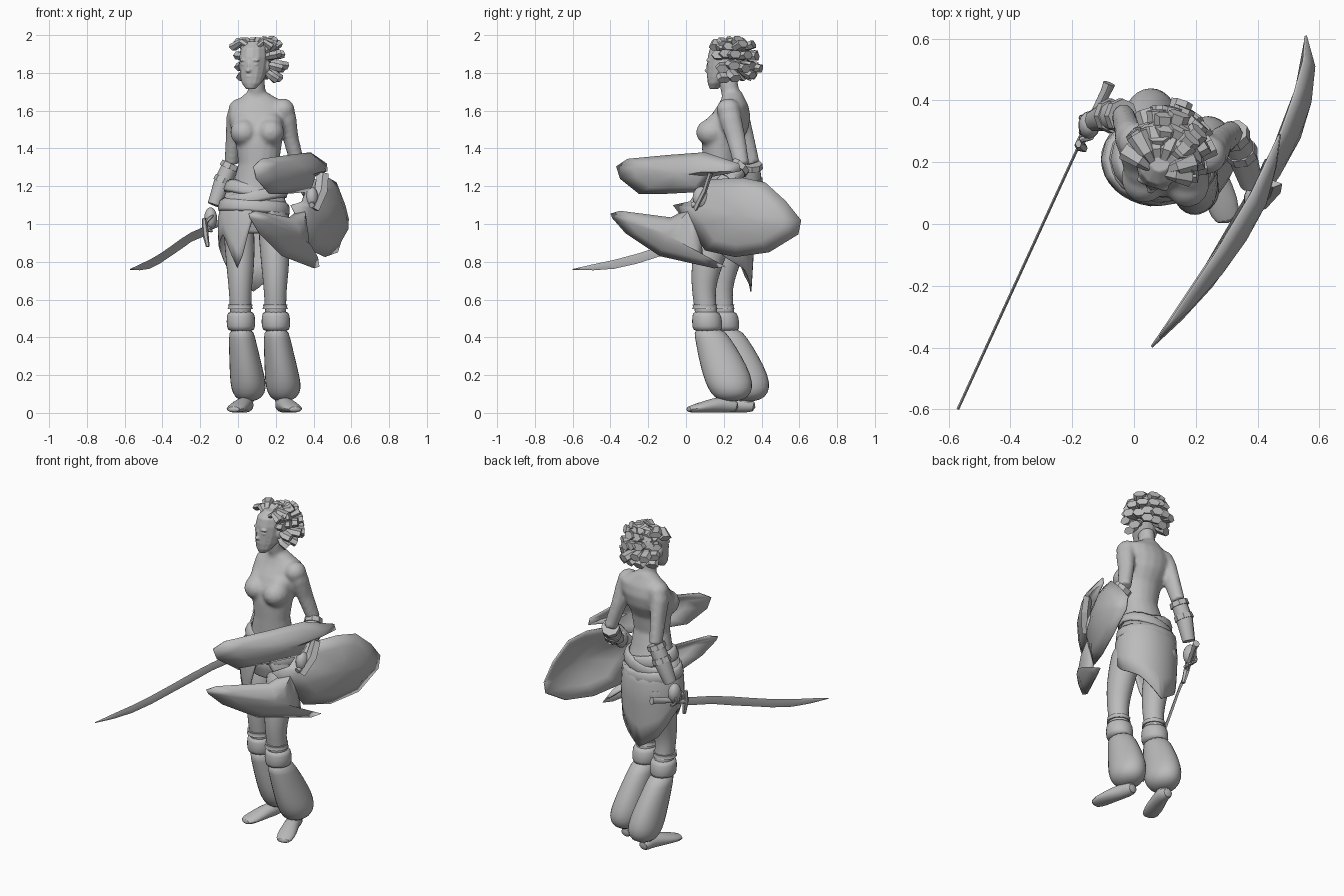
import bpy, bmesh, math, random
from mathutils import Vector, Matrix

random.seed(4)
cube = bpy.data.objects.get("Cube")
if cube:
    bpy.data.objects.remove(cube)

grey = bpy.data.materials.new("clay_grey")
grey.use_nodes = True
grey.diffuse_color = (0.5, 0.5, 0.5, 1)
grey.node_tree.nodes["Principled BSDF"].inputs["Base Color"].default_value = (0.5, 0.5, 0.5, 1)


def finish(name, bm, smooth=50, subsurf=0, thick=0):
    bmesh.ops.recalc_face_normals(bm, faces=bm.faces)
    me = bpy.data.meshes.new(name)
    bm.to_mesh(me)
    bm.free()
    me.materials.append(grey)
    ob = bpy.data.objects.new(name, me)
    bpy.context.collection.objects.link(ob)
    if thick:
        ob.modifiers.new("Solidify", "SOLIDIFY").thickness = thick
    if subsurf:
        ob.modifiers.new("Subsurf", "SUBSURF").levels = subsurf
    if smooth:
        bpy.context.view_layer.objects.active = ob
        ob.select_set(True)
        bpy.ops.object.shade_smooth_by_angle(angle=math.radians(smooth))
        ob.select_set(False)
    return ob


def bridge(bm, rings, caps=True):
    n = len(rings[0])
    for a, b in zip(rings, rings[1:]):
        for i in range(n):
            j = (i + 1) % n
            bm.faces.new((a[i], a[j], b[j], b[i]))
    if caps:
        bm.faces.new(rings[0])
        bm.faces.new(rings[-1])


def loft(name, rings, n=14, subsurf=1, caps=True, thick=0):
    """Stack of level ellipses: x, y, z, radius x, radius y."""
    bm = bmesh.new()
    turn = [2 * math.pi * i / n for i in range(n)]
    bridge(bm, [[bm.verts.new((x + rx * math.cos(a), y + ry * math.sin(a), z)) for a in turn]
                for x, y, z, rx, ry in rings], caps)
    return finish(name, bm, 50, subsurf, thick)


def tube(name, path, n=10, subsurf=1, smooth=50):
    """Ellipses swept along a path: x, y, z, width radius, height radius."""
    bm = bmesh.new()
    pts = [Vector(p[:3]) for p in path]
    whole = (pts[-1] - pts[0]).normalized()
    ref = Vector((0, 1, 0)) if abs(whole.z) > 0.75 else Vector((0, 0, 1))
    rings = []
    for k, p in enumerate(pts):
        t = (pts[min(k + 1, len(pts) - 1)] - pts[max(k - 1, 0)]).normalized()
        side = t.cross(ref).normalized()
        up = side.cross(t)
        turn = [2 * math.pi * i / n for i in range(n)]
        rings.append([bm.verts.new(p + side * path[k][3] * math.cos(a) + up * path[k][4] * math.sin(a))
                      for a in turn])
    bridge(bm, rings)
    return finish(name, bm, smooth, subsurf)


def ball(name, loc, size, yaw=0):
    bm = bmesh.new()
    m = Matrix.Translation(loc) @ Matrix.Rotation(yaw, 4, "Z") @ Matrix.Diagonal((*size, 1))
    bmesh.ops.create_uvsphere(bm, u_segments=14, v_segments=10, radius=1, matrix=m)
    return finish(name, bm, 60)


def blend(parts, voxel, rounds):
    """Fuse overlapping parts into one smooth skin."""
    bpy.context.view_layer.update()
    for ob in parts:
        ob.select_set(True)
    bpy.context.view_layer.objects.active = parts[0]
    bpy.ops.object.join()
    skin = parts[0]
    skin.select_set(False)
    skin.modifiers.clear()
    remesh = skin.modifiers.new("Remesh", "REMESH")
    remesh.mode, remesh.voxel_size, remesh.use_smooth_shade = "VOXEL", voxel, True
    soft = skin.modifiers.new("Smooth", "SMOOTH")
    soft.factor, soft.iterations = 0.5, rounds


def interp(table, v):
    for (a, p), (b, q) in zip(table, table[1:]):
        if v <= b:
            return p + (q - p) * max(0, (v - a) / (b - a))
    return table[-1][1]


# Torso, neck, bust, shoulders and upper arms fused
body = [loft("body", [(.1, .2, .95, .13, .1), (.085, .205, 1.03, .165, .13), (.085, .21, 1.12, .16, .13),
                      (.1, .195, 1.22, .125, .105), (.11, .18, 1.32, .108, .092), (.11, .185, 1.42, .122, .102),
                      (.105, .21, 1.5, .143, .12), (.108, .235, 1.57, .158, .108), (.115, .25, 1.63, .155, .08),
                      (.108, .25, 1.665, .1, .062), (.1, .245, 1.7, .05, .05)], 18),
        tube("neck", [(.1, .25, 1.64, .06, .06), (.1, .235, 1.69, .047, .048), (.095, .22, 1.78, .046, .053)])]
for side, x, y in (("right", .032, .15), ("left", .172, .135)):
    body.append(ball(side + "_bust", (x, y, 1.485), (.074, .083, .072)))
    body.append(ball(side + "_upper_bust", (x, y + .035, 1.525), (.068, .07, .065)))
arms = {
    "right": [(.008, .265, 1.62, .052, .06), (-.014, .28, 1.56, .05, .06), (-.024, .312, 1.45, .042, .052),
              (-.035, .35, 1.32, .038, .042), (-.08, .35, 1.22, .042, .044), (-.125, .335, 1.1, .028, .03)],
    "left": [(.235, .225, 1.62, .055, .06), (.258, .235, 1.56, .052, .06), (.28, .265, 1.45, .042, .052),
             (.318, .295, 1.31, .038, .042), (.35, .225, 1.23, .04, .042), (.38, .13, 1.16, .028, .03)]}
for side, path in arms.items():
    body.append(ball(side + "_shoulder", (path[0][0] + .003, path[0][1], 1.605), (.063, .065, .06)))
    body.append(tube(side + "_upper_arm", path[:4]))
blend(body, .011, 5)

# Head with a slight turn, features fused
yaw = math.radians(-18)
face = Matrix.Translation((.085, .205, 0)) @ Matrix.Rotation(yaw, 4, "Z")
head = loft("head", [(0, -.06, 1.715, .025, .022), (0, -.045, 1.745, .052, .047), (0, -.02, 1.78, .066, .076),
                     (0, 0, 1.83, .075, .096), (0, .01, 1.885, .079, .102), (0, .015, 1.93, .072, .095),
                     (0, .02, 1.965, .042, .057)])
head.matrix_world = face
skull = [head]
for name, loc, size in (("nose", (0, -.094, 1.812), (.015, .018, .012)), ("nose_bridge", (0, -.088, 1.835), (.01, .013, .03)),
                        ("upper_lip", (0, -.084, 1.782), (.022, .014, .008)), ("lower_lip", (0, -.081, 1.768), (.019, .014, .009)),
                        ("chin", (0, -.07, 1.735), (.024, .019, .02))):
    skull.append(ball(name, face @ Vector(loc), size, yaw))
for s, side in ((-1, "right"), (1, "left")):
    for name, loc, size in (("eye", (.03, -.076, 1.845), (.017, .011, .009)), ("brow", (.031, -.078, 1.867), (.025, .013, .008)),
                            ("cheek", (.035, -.05, 1.805), (.024, .024, .022)), ("ear", (.074, .005, 1.835), (.013, .02, .032))):
        skull.append(ball(side + "_" + name, face @ Vector((s * loc[0], *loc[1:])), size, yaw))
blend(skull, .005, 3)

# Hair: broad faceted locks swept back from the hairline
core = Vector((.115, .24, 1.855))
count = 0
for tilt, amount in ((-32, 6), (-6, 8), (22, 9), (46, 8), (70, 5)):
    for i in range(amount):
        spread = 102 if tilt < 10 else 120
        a = math.radians(62 + spread * (2 * i / (amount - 1) - 1) + random.uniform(-6, 6))
        e = math.radians(tilt + random.uniform(-6, 6))
        d = Vector((math.cos(a) * math.cos(e), math.sin(a) * math.cos(e), math.sin(e)))
        back = (d + Vector((.35, .8, -.2))).normalized()
        start = core + Vector((d.x * .055, d.y * .07, d.z * .07))
        mid = start + d * .022 + back * .022
        end = mid + back * random.uniform(.025, .055)
        count += 1
        tube("hair_lock_%d" % count, [(*start, .022, .016), (*mid, .035, .024), (*end, .036, .024)], 6, 0, 0)
# Crown locks fanning back from the brow
for i in range(7):
    a = math.radians(-5 + i * 25)
    d = Vector((math.cos(a), math.sin(a), 0))
    reach = .65 + .35 * math.sin(a)
    root = Vector((.08, .165, 1.935)) + d * .02
    tube("crown_lock_%d" % i, [(*root, .013, .014), (*(root + d * .06 * reach + Vector((0, 0, .03 + .008 * (i % 2)))), .026, .018),
                               (*(root + d * .13 * reach + Vector((0, 0, .015 * (i % 3)))), .036, .022)], 6, 0, 0)

# Forearms, bracers and hands
for side, path in arms.items():
    elbow, fore, wrist = path[3:]
    tube(side + "_forearm", path[3:])
    tube(side + "_bracer", [(*elbow[:3], .044, .046), (*fore[:3], .048, .05), (*wrist[:3], .037, .037)], 10, 0)
    e, f = Vector(elbow[:3]), Vector(fore[:3])
    for k in (0, 0.75):
        a, b = e.lerp(f, k), e.lerp(f, k + .28)
        tube(side + "_bracer_band", [(*a, .052, .055), (*b, .054, .057)], 8, 0, 30)
    ball(side + "_hand", Vector(wrist[:3]) + (Vector((-.02, -.015, -.07)) if side == "right" else Vector((.01, -.05, -.02))),
         (.035, .045, .058))
for i in range(4):
    y = .35 - i * .023
    tube("right_finger_%d" % i, [(-.125, y, 1.05, .011, .011), (-.178, y - .01, 1.01, .012, .012),
                                 (-.168, y - .005, .97, .012, .012), (-.13, y, .96, .011, .011)], 6)

# Legs; the left one stands forward and they share one set of sections
thigh = [(-.01, .07, 1.04, .085, .11), (-.005, .04, .92, .083, .1), (0, .005, .8, .078, .088), (0, -.015, .69, .066, .069),
         (0, -.015, .62, .06, .062), (.002, -.005, .54, .058, .06), (.005, .01, .44, .055, .065)]
breeches = [(.005, .005, .45, .062, .08), (.009, .03, .4, .072, .095), (.022, .07, .3, .083, .119), (.036, .107, .2, .094, .132),
            (.045, .125, .13, .098, .124), (.045, .13, .08, .075, .092), (.04, .125, .06, .03, .04)]
cuff = [(.002, -.005, .54, .066, .066), (.003, 0, .52, .077, .08), (.004, .003, .45, .08, .084), (.004, .005, .43, .064, .074)]
garter = [(0, -.01, .575, .066, .068), (0, -.01, .562, .062, .064), (0, -.01, .55, .068, .07)]
for side, x, y in (("right", .012, .2), ("left", .197, .11)):
    for part, rings, sub in (("leg", thigh, 1), ("breeches", breeches, 1), ("knee_cuff", cuff, 1), ("garter", garter, 0)):
        loft(side + "_" + part, [(x + a, y + b, *rest) for a, b, *rest in rings], 14, sub)
    tx = .075 if side == "left" else -.075
    loft(side + "_ankle", [(x + .035, y + .12, .1, .042, .048), (x + .035, y + .11, .03, .037, .047)])
    tube(side + "_foot", [(x + .035, y + .17, .03, .034, .028), (x + .035, y + .11, .046, .042, .046),
                          (x + .035 + tx * .35, y + .04, .041, .048, .041), (x + .035 + tx * .7, y - .04, .027, .057, .027),
                          (x + .035 + tx, y - .11, .016, .042, .016)], 12)

# Wrapped skirt with an uneven hem, open at the front
hem = [(-68, 1.07), (-40, .93), (0, .82), (45, .76), (90, .64), (130, .72), (165, .86), (212, .95), (243, .75), (270, 1.06)]
bm = bmesh.new()
columns = []
for i in range(35):
    deg = -68 + i * 338 / 34
    a, low = math.radians(deg), interp(hem, deg)
    col = []
    for k in range(5):
        z = 1.17 + (low - 1.17) * k / 4
        flare = min(1, (1.17 - z) / .12)
        shrink = max(0, .95 - z) * .06
        r = (.15 + .042 * flare - shrink, .118 + .037 * flare - shrink)
        col.append(bm.verts.new((.085 + r[0] * math.cos(a), .21 + r[1] * math.sin(a), z)))
    columns.append(col)
for a, b in zip(columns, columns[1:]):
    for k in range(4):
        bm.faces.new((a[k], b[k], b[k + 1], a[k + 1]))
finish("wrap_skirt", bm, 35, 0, .008)

# Hip sashes, slanting across each other
for i, (roll, z, rx, ry) in enumerate(((14, 1.17, .155, .124), (-12, 1.14, .17, .134), (4, 1.09, .185, .145))):
    ob = loft("hip_sash_%d" % i, [(0, 0, -.035, rx, ry), (0, 0, -.02, rx + .006, ry + .006),
                                  (0, 0, .02, rx, ry), (0, 0, .035, rx - .015, ry - .015)], 16, 0, False, .008)
    ob.location = (.085, .21, z)
    ob.rotation_euler = (math.radians(-4), math.radians(roll), 0)

# Curved sword: vertical blade, guard, grip
bm = bmesh.new()
prev = None
for y, top, low in ((.25, .985, .935), (.1, .955, .905), (-.02, .92, .865), (-.14, .88, .828), (-.26, .842, .79),
                    (-.38, .81, .763), (-.49, .787, .755), (-.6, .762, .757)):
    c = Vector((-.18 - (.25 - y) * .459, y, 0))
    w = Vector((.004, -.002, 0))
    quad = [bm.verts.new(c + v) for v in (Vector((0, 0, top)), w + Vector((0, 0, (top + low) / 2)),
                                          Vector((0, 0, low)), -w + Vector((0, 0, (top + low) / 2)))]
    if prev:
        bridge(bm, [prev, quad], False)
    prev = quad
finish("sword_blade", bm, 30)
tube("sword_grip", [(-.175, .26, .965, .014, .016), (-.13, .35, .99, .014, .016), (-.09, .43, 1.01, .017, .02),
                    (-.08, .455, 1.015, .02, .024)], 8, 0)
tube("sword_guard", [(-.16, .245, .88, .01, .014), (-.175, .255, .96, .018, .02), (-.18, .26, 1.03, .01, .014)], 6, 0)

# Shield of three domed petals on a common sweep
sweep = [(-.4, .13), (-.2, .265), (.05, .425), (.3, .545), (.5, .615), (.62, .625)]
petals = {
    "upper": (.005, [(-.37, 1.305), (-.31, 1.345), (-.1, 1.365), (.1, 1.38), (.28, 1.32), (.29, 1.28), (.14, 1.25),
                     (.09, 1.17), (-.1, 1.16), (-.25, 1.16), (-.35, 1.24)]),
    "lower": (.0, [(-.4, 1.055), (-.35, 1.07), (-.08, 1.035), (.04, 1.1), (.08, .93), (.09, .83), (.21, .775),
                   (.15, .765), (-.14, .83), (-.32, .95), (-.39, 1.03)]),
    "rear": (.005, [(-.07, 1.1), (.02, 1.12), (.1, 1.235), (.3, 1.245), (.42, 1.22), (.53, 1.12), (.61, 1.02), (.595, .945),
                    (.44, .85), (.26, .825), (.1, .86), (.02, .98)])}
for name, (lift, outline) in petals.items():
    bm = bmesh.new()
    cy = sum(p[0] for p in outline) / len(outline)
    cz = sum(p[1] for p in outline) / len(outline)

    def at(y, z, s):
        py, pz = cy + (y - cy) * s, cz + (z - cz) * s
        return bm.verts.new((interp(sweep, py) + lift - .07 * s * s, py, pz))
    rings = [[at(y, z, s) for y, z in outline] for s in (1, .7, .35)]
    bridge(bm, rings, False)
    hub = at(cy, cz, 0)
    for i in range(len(outline)):
        bm.faces.new((rings[-1][i], rings[-1][(i + 1) % len(outline)], hub))
    finish("shield_%s_petal" % name, bm, 40, 0, .008)

# Strut and grip tying the petals to the arm
tube("shield_strut", [(.45, .13, 1.27, .03, .012), (.44, .1, 1.18, .035, .012), (.4, .05, 1.08, .03, .012)], 4, 0, 0)
tube("shield_grip", [(.41, .17, 1.14, .015, .015), (.39, .03, 1.1, .015, .015)], 8, 0)
